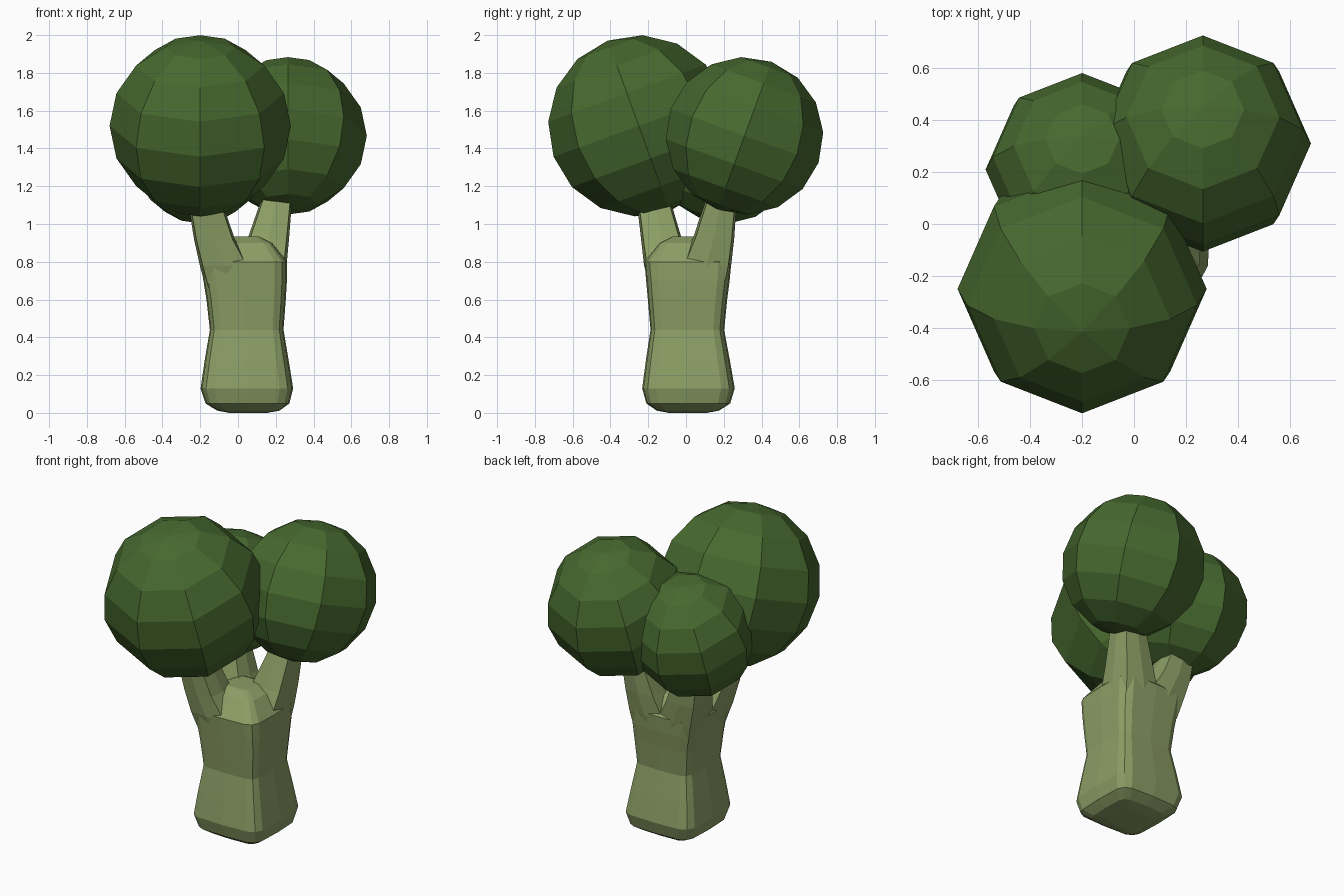
import bpy, bmesh, math

if "Cube" in bpy.data.objects:
    bpy.data.objects.remove(bpy.data.objects["Cube"])


def make_material(name, rgb):
    mat = bpy.data.materials.new(name)
    mat.diffuse_color = (*rgb, 1.0)
    mat.use_nodes = True
    mat.node_tree.nodes["Principled BSDF"].inputs["Base Color"].default_value = mat.diffuse_color
    return mat


leaf_green = make_material("leaf green", (0.062, 0.14, 0.028))
stalk_green = make_material("stalk green", (0.26, 0.34, 0.13))


def soft_power(v, p=0.363):
    return math.copysign(abs(v) ** p, v) if abs(v) > 1e-6 else 0.0


def loft(name, rings, sides):
    """Skin rounded-square rings given as (x, y, z, half width)."""
    bm = bmesh.new()
    loops = []
    for x, y, z, half in rings:
        loop = []
        for i in range(sides):
            a = math.tau * i / sides
            loop.append(bm.verts.new((x + half * soft_power(math.cos(a)),
                                      y + half * soft_power(math.sin(a)), z)))
        loops.append(loop)
    for low, high in zip(loops, loops[1:]):
        for i in range(sides):
            j = (i + 1) % sides
            bm.faces.new((low[i], low[j], high[j], high[i]))
    bm.faces.new(loops[0][::-1])
    bm.faces.new(loops[-1])
    bmesh.ops.recalc_face_normals(bm, faces=bm.faces[:])
    mesh = bpy.data.meshes.new(name)
    bm.to_mesh(mesh)
    bm.free()
    mesh.materials.append(stalk_green)
    obj = bpy.data.objects.new(name, mesh)
    bpy.context.collection.objects.link(obj)
    return obj


# Main stalk: rounded foot, narrow waist, sloped shoulders
loft("stalk", [
    (0.055, 0.01, 0.00, 0.10),
    (0.055, 0.01, 0.012, 0.165),
    (0.05, 0.012, 0.05, 0.222),
    (0.047, 0.013, 0.13, 0.245),
    (0.046, 0.01, 0.28, 0.222),
    (0.046, 0.007, 0.44, 0.195),
    (0.043, 0.008, 0.60, 0.210),
    (0.038, 0.01, 0.70, 0.221),
    (0.030, 0.01, 0.80, 0.230),
    (0.030, 0.01, 0.90, 0.150),
    (0.030, 0.01, 0.935, 0.08),
], 16)

# Three branches spreading from the stalk up into the heads
branches = {
    "front_branch": [(-0.04, -0.06, 0.66, 0.13), (-0.07, -0.09, 0.78, 0.132),
                     (-0.125, -0.13, 0.92, 0.108), (-0.18, -0.175, 1.14, 0.088)],
    "right_branch": [(0.11, 0.085, 0.66, 0.13), (0.125, 0.107, 0.78, 0.132),
                     (0.16, 0.145, 0.92, 0.110), (0.207, 0.19, 1.14, 0.080)],
    "back_branch": [(-0.04, 0.085, 0.66, 0.13), (-0.07, 0.107, 0.78, 0.130),
                    (-0.125, 0.145, 0.92, 0.108), (-0.18, 0.185, 1.14, 0.080)],
}
for name, rings in branches.items():
    loft(name, rings, 8)

# Faceted round heads, each leaning outward
heads = [
    ("front_head", (-0.20, -0.25, 1.52), 0.48, 20),
    ("right_head", (0.265, 0.31, 1.467), 0.417, -20),
    ("back_head", (-0.20, 0.21, 1.375), 0.372, -20),
]
for name, centre, radius, lean in heads:
    bpy.ops.mesh.primitive_uv_sphere_add(
        segments=8, ring_count=8, radius=radius, location=centre,
        rotation=(math.radians(lean), 0, 0))
    head = bpy.context.object
    head.name = name
    head.data.materials.append(leaf_green)
    bpy.ops.object.shade_flat()
